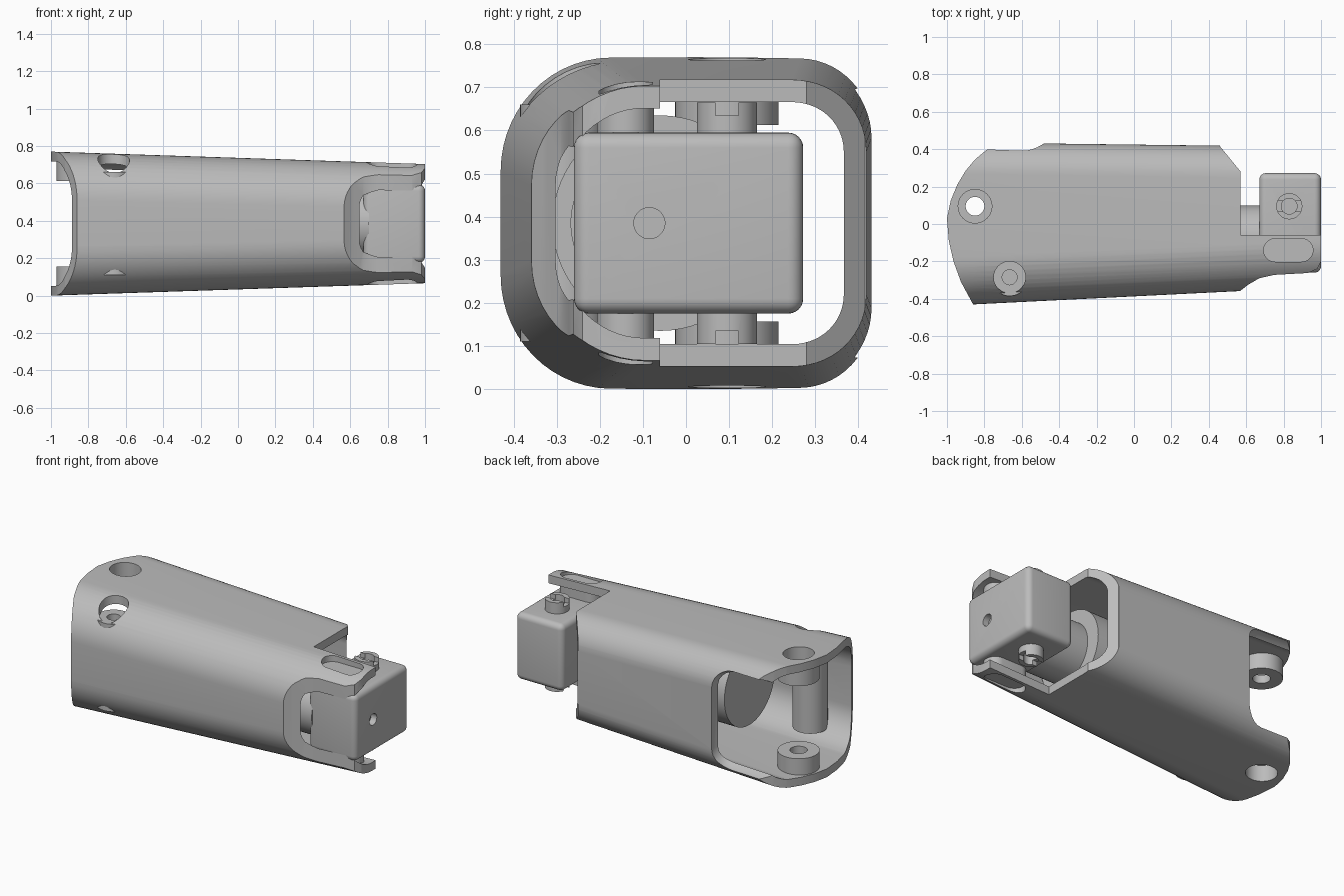
import bpy, bmesh, math
from mathutils import Vector

cube = bpy.data.objects.get("Cube")
if cube:
    bpy.data.objects.remove(cube, do_unlink=True)

GREY = bpy.data.materials.new("plain grey")
GREY.use_nodes = True
COLOUR = (0.5, 0.5, 0.5, 1)
GREY.diffuse_color = COLOUR
GREY.node_tree.nodes["Principled BSDF"].inputs["Base Color"].default_value = COLOUR

MID = 0.385  # height of the centre line


def make(name, bm):
    bmesh.ops.recalc_face_normals(bm, faces=bm.faces)
    mesh = bpy.data.meshes.new(name)
    bm.to_mesh(mesh)
    bm.free()
    obj = bpy.data.objects.new(name, mesh)
    bpy.context.collection.objects.link(obj)
    mesh.materials.append(GREY)
    return obj


def loft(name, ring_a, ring_b):
    """Closed solid between two matching rings of points."""
    bm = bmesh.new()
    a = [bm.verts.new(p) for p in ring_a]
    b = [bm.verts.new(p) for p in ring_b]
    n = len(a)
    for i in range(n):
        bm.faces.new((a[i], a[(i + 1) % n], b[(i + 1) % n], b[i]))
    bm.faces.new(a)
    bm.faces.new(b)
    return make(name, bm)


def prism(name, outline, z0, z1):
    return loft(name, [(x, y, z0) for x, y in outline], [(x, y, z1) for x, y in outline])


def post(name, x, y, r, z0, z1, n=48):
    """Upright cylinder."""
    ring = [(x + r * math.cos(math.tau * i / n), y + r * math.sin(math.tau * i / n)) for i in range(n)]
    return prism(name, ring, z0, z1)


def rod(name, x0, x1, y, z, r, n=64):
    """Cylinder lying along x."""
    ring = [(y + r * math.cos(math.tau * i / n), z + r * math.sin(math.tau * i / n)) for i in range(n)]
    return loft(name, [(x0, *p) for p in ring], [(x1, *p) for p in ring])


def box(name, lo, hi, bevel=0):
    bm = bmesh.new()
    bmesh.ops.create_cube(bm, size=1)
    lo, hi = Vector(lo), Vector(hi)
    for v in bm.verts:
        v.co = (lo + hi) / 2 + v.co * (hi - lo)
    if bevel:
        bmesh.ops.bevel(bm, geom=bm.edges[:], offset=bevel, segments=6, profile=0.5, affect='EDGES')
    return make(name, bm)


def boolean(obj, tool, operation='DIFFERENCE'):
    mod = obj.modifiers.new("cut", 'BOOLEAN')
    mod.object = tool
    mod.operation = operation
    mod.solver = 'EXACT'
    bpy.context.view_layer.objects.active = obj
    bpy.ops.object.modifier_apply(modifier=mod.name)
    bpy.data.objects.remove(tool, do_unlink=True)


def rounded(y0, y1, z0, z1, r_front, r_back, steps=14):
    """Rounded section with its own radius at the front and the back."""
    pts = []
    for y, z, r, sy, sz, start in ((y1, z1, r_back, -1, -1, 0), (y0, z1, r_front, 1, -1, 90),
                                   (y0, z0, r_front, 1, 1, 180), (y1, z0, r_back, -1, 1, 270)):
        for i in range(steps + 1):
            a = math.radians(start + 90 * i / steps)
            pts.append((y + sy * r + r * math.cos(a), z + sz * r + r * math.sin(a)))
    return pts


def section(x, wall):
    """Tapering section of the sleeve at x, inset by wall."""
    t = (x + 1) / 2
    half = MID - 0.07 * t / 2 * 2 - wall + 0.0035 * t
    return [(x, y, z) for y, z in rounded(-0.437 + 0.1 * t + wall, 0.437 - 0.025 * t - wall,
                                          MID - half, MID + half,
                                          0.26 - 0.02 * t - wall, 0.17 - wall)]


def capsule(x0, x1, y, r, n=16):
    pts = []
    for cx, start in ((x1, -90), (x0, 90)):
        for i in range(n + 1):
            a = math.radians(start + 180 * i / n)
            pts.append((cx + r * math.cos(a), y + r * math.sin(a)))
    return pts


# Hollow sleeve, trimmed to its plan outline
shell = loft("sleeve", section(-1.05, 0), section(1.05, 0))
boolean(shell, loft("cavity", section(-1.2, 0.052), section(1.2, 0.052)))
plan = [(-0.86, -0.6), (0.565, -0.6), (0.565, -0.36), (0.61, -0.325), (0.67, -0.29), (0.75, -0.272),
        (0.93, -0.262), (0.98, -0.24), (1, -0.2), (1, -0.06), (0.57, -0.06), (0.57, 0.28),
        (0.46, 0.415), (0.46, 0.6), (-0.73, 0.6), (-0.73, 0.43), (-0.79, 0.395), (-0.85, 0.345),
        (-0.9, 0.285), (-0.945, 0.21), (-0.98, 0.125), (-1, 0.03), (-0.99, -0.09), (-0.965, -0.2),
        (-0.925, -0.31), (-0.86, -0.43)]
boolean(shell, prism("plan_trim", plan, -0.5, 1.5), 'INTERSECT')

# Rounded opening in the back wall
boolean(shell, box("back_opening", (-1.4, 0.3, 0.07), (-0.48, 0.7, 0.7), 0.12))

# Screw holes and slot recesses in the sleeve
BOSS = (-0.85, 0.095)
boolean(shell, post("boss_bore", *BOSS, 0.09, -0.3, 1.2))
boolean(shell, post("screw_bore", -0.665, -0.285, 0.085, 0.5, 1.2))
for z0, z1 in ((0.675, 1), (-0.2, 2 * MID - 0.675)):
    boolean(shell, prism("arm_slot", capsule(0.755, 0.895, -0.14, 0.062), z0, z1))
parts = [shell]

# Bosses at the open end, mirrored top and bottom
for name, s in (("upper", 1), ("lower", -1)):
    def zs(a, b):
        return sorted((MID + s * a, MID + s * b))
    boss = post(name + "_boss", *BOSS, 0.12, *zs(0.228, 0.345))
    boolean(boss, post("through", *BOSS, 0.05, -1, 2))
    boolean(boss, post("counterbore", *BOSS, 0.09, *zs(0.28, 0.5)))
    parts.append(boss)

    # Clamp foot under each arm, with two screw holes
    foot = prism(name + "_clamp_foot", capsule(0.755, 0.895, -0.14, 0.066), *zs(0.2, 0.29))
    for x in (0.755, 0.895):
        boolean(foot, post("screw_hole", x, -0.14, 0.027, *zs(0.25, 0.5)))
    parts.append(foot)

    # Keyed pivot pin on the head
    pin = post(name + "_pivot_pin", 0.83, 0.095, 0.07, *zs(0.2, 0.28))
    boolean(pin, post("pin_bore", 0.83, 0.095, 0.042, *zs(0.22, 0.5)))
    z0, z1 = zs(0.25, 0.5)
    boolean(pin, box("pin_slot", (0.7, 0.068, z0), (0.96, 0.122, z1)))
    parts.append(pin)

# Screw pillar inside the sleeve
pillar = post("screw_pillar", -0.665, -0.285, 0.1, 0.11, 0.66)
boolean(pillar, post("pilot_hole", -0.665, -0.285, 0.04, 0.55, 1))
parts.append(pillar)

# Head block with a recessed port on its end
head = box("head_block", (0.67, -0.26, 0.175), (1, 0.272, 0.595), 0.035)
boolean(head, rod("port", 0.96, 1.2, -0.085, MID, 0.036))
boolean(head, post("head_bore", 0.83, 0.095, 0.038, -1, 2))
parts.append(head)

# Neck and inner drum
parts.append(rod("neck", 0.3, 0.7, -0.085, MID, 0.183))
parts.append(rod("inner_drum", -0.4, 0.42, -0.06, MID, 0.25))

for obj in parts:
    bpy.ops.object.select_all(action='DESELECT')
    obj.select_set(True)
    bpy.context.view_layer.objects.active = obj
    bpy.ops.object.shade_smooth_by_angle(angle=math.radians(30))
